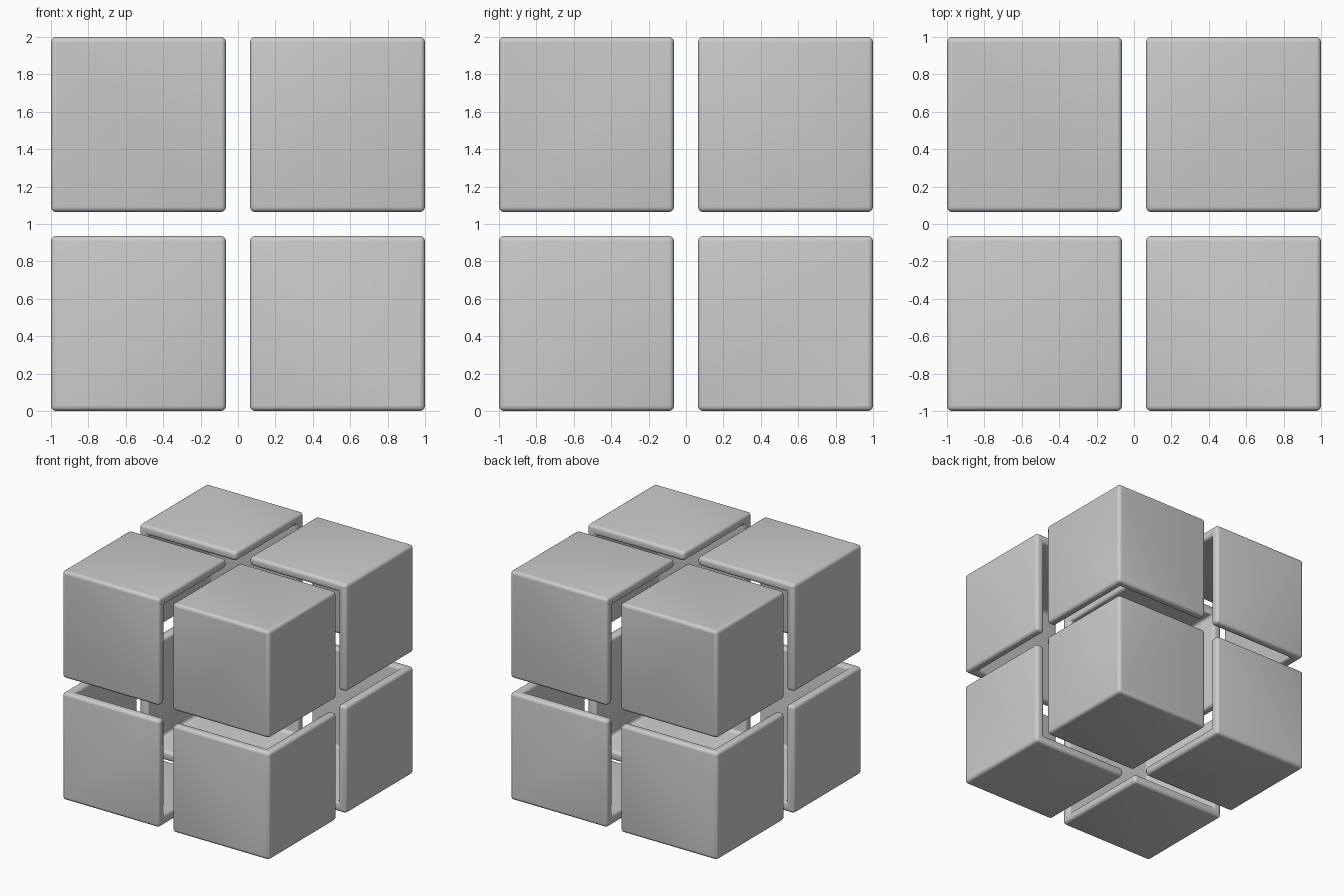
import bpy, bmesh
from mathutils import Matrix

if "Cube" in bpy.data.objects:
    bpy.data.objects.remove(bpy.data.objects["Cube"])

GAP, OUT, WALL, ROUND = 0.064, 1.0, 0.08, 0.028

# Corner shell: a box keeping only its three outer faces
bm = bmesh.new()
size, mid = OUT - GAP, (OUT + GAP) / 2
bmesh.ops.create_cube(bm, size=size, matrix=Matrix.Translation((mid, mid, mid)))
bm.normal_update()
inner = [f for f in bm.faces if min(f.normal) < -0.5]
bmesh.ops.delete(bm, geom=inner, context='FACES')
mesh = bpy.data.meshes.new("corner_shells")
bm.to_mesh(mesh)
bm.free()
shells = bpy.data.objects.new("corner_shells", mesh)
bpy.context.collection.objects.link(shells)
shells.location = (0, 0, 1)

# Wall thickness
solid = shells.modifiers.new("walls", 'SOLIDIFY')
solid.thickness = WALL
solid.offset = -1
solid.use_even_offset = True

# Rounded edges
bevel = shells.modifiers.new("rounding", 'BEVEL')
bevel.width = ROUND
bevel.segments = 4
bevel.limit_method = 'ANGLE'

# Repeat in all eight corners
mirror = shells.modifiers.new("eight_corners", 'MIRROR')
mirror.use_axis = (True, True, True)
mirror.use_mirror_merge = False

bpy.context.view_layer.objects.active = shells
shells.select_set(True)
bpy.ops.object.shade_smooth_by_angle()
